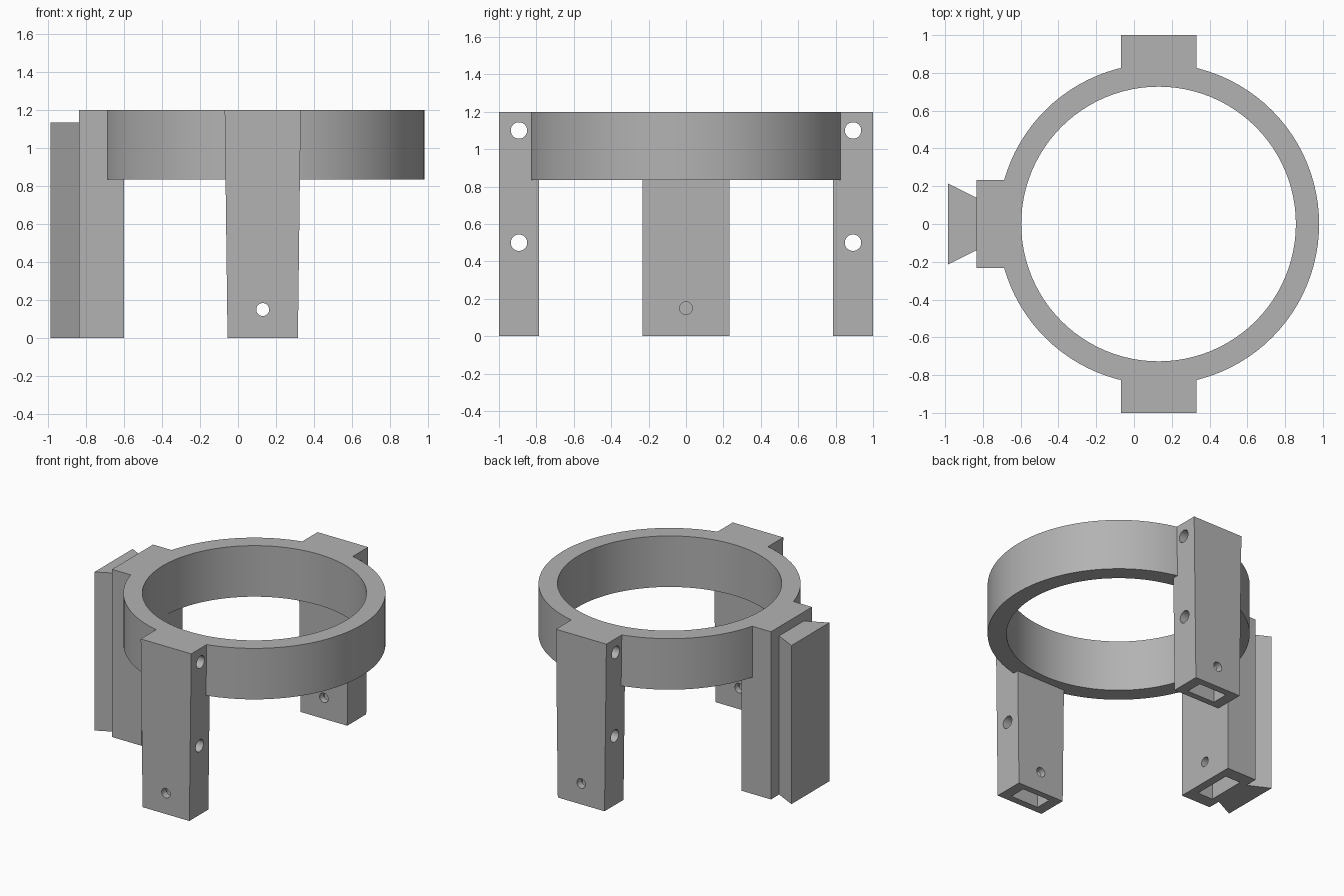
import bpy, bmesh, math
from mathutils import Matrix, Vector

if "Cube" in bpy.data.objects:
    bpy.data.objects.remove(bpy.data.objects["Cube"])

CX = 0.13  # ring centre on x
TOP = 1.2

grey = bpy.data.materials.new("plain_grey")
grey.diffuse_color = (0.45, 0.45, 0.45, 1)
grey.use_nodes = True
grey.node_tree.nodes["Principled BSDF"].inputs["Base Color"].default_value = grey.diffuse_color


def to_object(name, bm):
    bmesh.ops.recalc_face_normals(bm, faces=bm.faces)
    mesh = bpy.data.meshes.new(name)
    bm.to_mesh(mesh)
    bm.free()
    mesh.materials.append(grey)
    obj = bpy.data.objects.new(name, mesh)
    bpy.context.collection.objects.link(obj)
    return obj


def prism(name, low, z0, z1, high=None):
    """Solid between two outlines of equal point count."""
    bm = bmesh.new()
    a = [bm.verts.new((x, y, z0)) for x, y in low]
    b = [bm.verts.new((x, y, z1)) for x, y in (high or low)]
    bm.faces.new(a)
    bm.faces.new(b)
    n = len(a)
    for i in range(n):
        j = (i + 1) % n
        bm.faces.new((a[i], a[j], b[j], b[i]))
    return to_object(name, bm)


def rect(x0, x1, y0, y1):
    return [(x0, y0), (x1, y0), (x1, y1), (x0, y1)]


def rod(name, centre, radius, length, axis="Z", sides=32):
    bm = bmesh.new()
    turn = Vector((0, 0, 1)).rotation_difference(
        Vector([float(axis == a) for a in "XYZ"])).to_matrix().to_4x4()
    bmesh.ops.create_cone(bm, cap_ends=True, segments=sides, radius1=radius,
                          radius2=radius, depth=length,
                          matrix=Matrix.Translation(centre) @ turn)
    return to_object(name, bm)


def combine(target, other, operation):
    mod = target.modifiers.new(operation.lower(), "BOOLEAN")
    mod.operation = operation
    mod.solver = "EXACT"
    mod.object = other
    bpy.context.view_layer.objects.active = target
    bpy.ops.object.modifier_apply(modifier=mod.name)
    bpy.data.objects.remove(other)


# Ring
body = rod("ring_stand", (CX, 0, (0.835 + TOP) / 2), 0.85, TOP - 0.835, sides=96)
combine(body, rod("ring_bore", (CX, 0, 1), 0.727, 2, sides=96), "DIFFERENCE")

# Front and back legs, slightly narrower at the foot
for s in (-1, 1):
    ys = sorted((s * 0.785, s * 1.0))
    leg = prism("side_leg", rect(CX - 0.185, CX + 0.185, *ys), 0, TOP,
                rect(CX - 0.2, CX + 0.2, *ys))
    combine(body, leg, "UNION")

# Left leg and its dovetail rail
combine(body, prism("left_leg", rect(-0.835, -0.6, -0.232, 0.232), 0, TOP), "UNION")
rail = [(-0.985, 0.215), (-0.985, -0.215), (-0.835, -0.14), (-0.8, -0.14),
        (-0.8, 0.14), (-0.835, 0.14)]
combine(body, prism("dovetail_rail", rail, 0, 1.135), "UNION")

# Sockets in the feet
for s in (-1, 1):
    ys = sorted((s * 0.83, s * 0.95))
    combine(body, prism("socket", rect(CX - 0.11, CX + 0.11, *ys), -0.1, 0.3), "DIFFERENCE")
combine(body, prism("socket", rect(-0.78, -0.66, -0.14, 0.14), -0.1, 0.3), "DIFFERENCE")

# Pin holes near the feet
combine(body, rod("pin_hole", (CX, 0, 0.15), 0.034, 3, "Y"), "DIFFERENCE")
combine(body, rod("pin_hole", (-0.61, 0, 0.15), 0.034, 0.22, "X"), "DIFFERENCE")

# Cross holes through the front and back legs
for y in (-0.893, 0.893):
    for z in (0.5, 1.1):
        combine(body, rod("cross_hole", (CX, y, z), 0.044, 1, "X"), "DIFFERENCE")

# Smooth curves, sharp corners
bpy.ops.object.select_all(action="DESELECT")
body.select_set(True)
bpy.context.view_layer.objects.active = body
bpy.ops.object.shade_smooth_by_angle(angle=math.radians(30))
